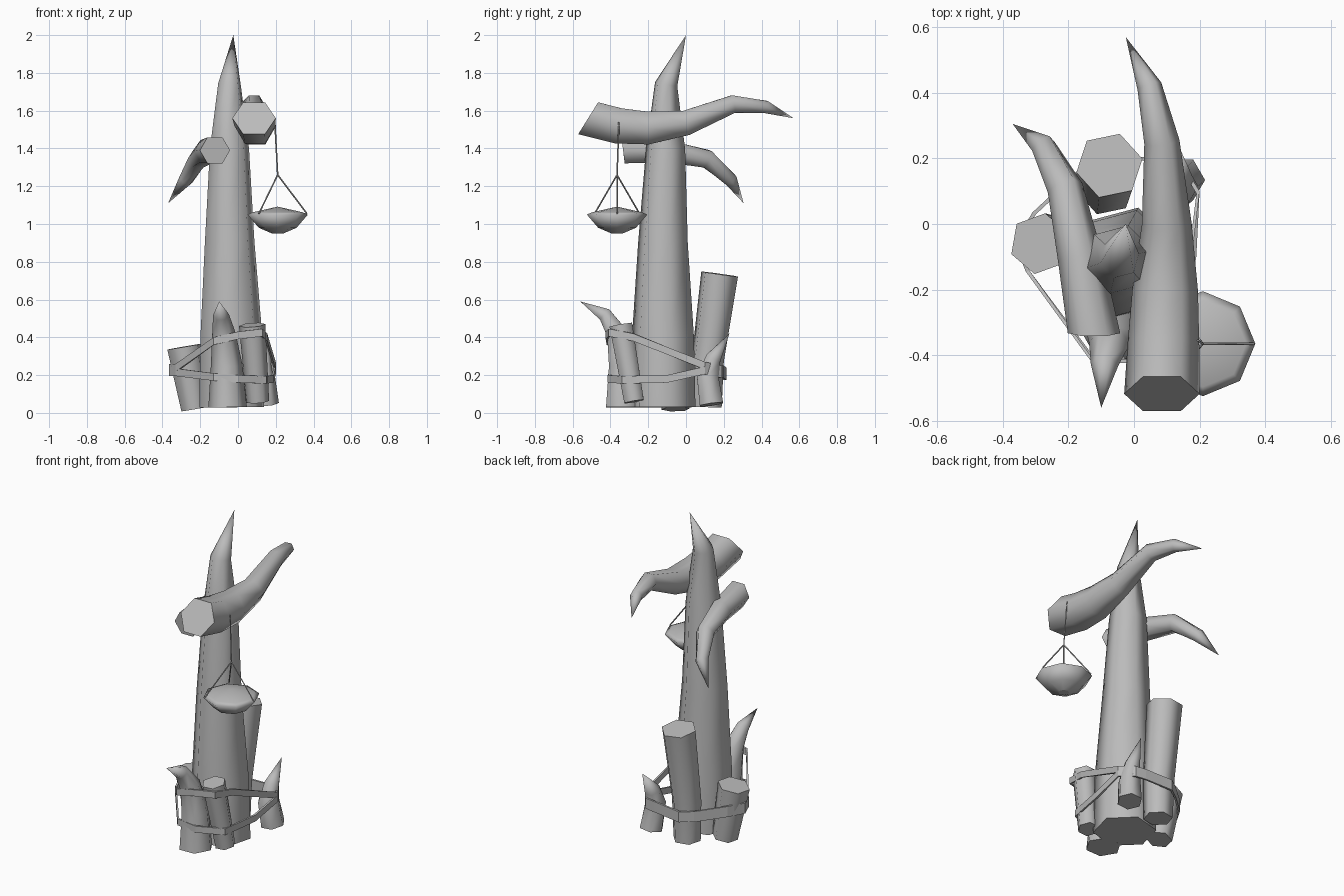
import bpy
import bmesh
import math
from mathutils import Vector

cube = bpy.data.objects.get("Cube")
if cube:
    bpy.data.objects.remove(cube, do_unlink=True)

grey = bpy.data.materials.new("plain_grey")
grey.use_nodes = True
colour = (0.5, 0.5, 0.5, 1)
grey.diffuse_color = colour
grey.node_tree.nodes["Principled BSDF"].inputs["Base Color"].default_value = colour


def finish(name, bm):
    bmesh.ops.recalc_face_normals(bm, faces=bm.faces)
    mesh = bpy.data.meshes.new(name)
    bm.to_mesh(mesh)
    bm.free()
    mesh.materials.append(grey)
    obj = bpy.data.objects.new(name, mesh)
    bpy.context.collection.objects.link(obj)
    return obj


def tube(name, stations, sides=6, turn=0, start_axis=None):
    """Smooth-sided tube through (x, y, z, radius); radius 0 makes a point."""
    bm = bmesh.new()
    pts = [Vector(s[:3]) for s in stations]
    rings = []
    for i, p in enumerate(pts):
        axis = (pts[min(i + 1, len(pts) - 1)] - pts[max(i - 1, 0)]).normalized()
        if i == 0 and start_axis:
            axis = Vector(start_axis).normalized()
        ref = Vector((1, 0, 0)) if abs(axis.x) < 0.9 else Vector((0, 0, 1))
        u = (ref - axis * ref.dot(axis)).normalized()
        v = axis.cross(u)
        r = stations[i][3]
        if r == 0:
            rings.append([bm.verts.new(p)] * sides)
            continue
        angles = [math.radians(turn) + math.tau * k / sides for k in range(sides)]
        rings.append([bm.verts.new(p + (u * math.cos(a) + v * math.sin(a)) * r)
                      for a in angles])
    for a, b in zip(rings, rings[1:]):
        for k in range(sides):
            n = (k + 1) % sides
            quad = list(dict.fromkeys([a[k], a[n], b[n], b[k]]))
            bm.faces.new(quad).smooth = True
    for ring in (rings[0], rings[-1]):
        if ring[0] is not ring[1]:
            bm.faces.new(ring)
    return finish(name, bm)


def strap(name, points, width=0.04, thick=0.012):
    """Closed flat band standing upright along a loop of points."""
    bm = bmesh.new()
    rows = []
    for p in points:
        p = Vector(p)
        out = Vector((p.x + 0.07, p.y + 0.1, 0)).normalized() * thick
        up = Vector((0, 0, width / 2))
        rows.append([bm.verts.new(q) for q in (p - up, p + up, p + up - out, p - up - out)])
    for a, b in zip(rows, rows[1:] + rows[:1]):
        for k in range(4):
            n = (k + 1) % 4
            bm.faces.new((a[k], a[n], b[n], b[k]))
    return finish(name, bm)


# Central pointed trunk
tube("trunk", [(-0.033, -0.122, 0.03, 0.178), (-0.035, -0.122, 0.4, 0.17),
               (-0.044, -0.122, 0.9, 0.136), (-0.045, -0.108, 1.4, 0.107),
               (-0.045, -0.105, 1.74, 0.062), (-0.025, 0, 2, 0)], turn=15)

# Curved horns laid across the trunk, with slanted front cuts
tube("upper_horn", [(0.085, -0.518, 1.56, 0.115), (0.09, -0.36, 1.52, 0.109),
                    (0.095, -0.2, 1.508, 0.1), (0.1, 0, 1.535, 0.076),
                    (0.085, 0.25, 1.635, 0.054), (0.047, 0.42, 1.62, 0.038),
                    (-0.025, 0.57, 1.56, 0)], start_axis=(0, 0.85, -0.53))
tube("lower_horn", [(-0.122, -0.333, 1.39, 0.08), (-0.165, -0.1, 1.385, 0.068),
                    (-0.21, 0.11, 1.345, 0.055), (-0.275, 0.235, 1.235, 0.04),
                    (-0.37, 0.305, 1.11, 0)], start_axis=(0, 1, 0.12))

# Stakes and claws packed around the foot
tube("front_claw", [(-0.055, -0.335, 0.03, 0.102), (-0.06, -0.335, 0.25, 0.084),
                    (-0.075, -0.365, 0.42, 0.062), (-0.09, -0.43, 0.52, 0.042),
                    (-0.1, -0.56, 0.59, 0)])
tube("front_stake", [(0.105, -0.275, 0.06, 0.06), (0.075, -0.345, 0.465, 0.07)])
tube("right_stake", [(-0.23, -0.055, 0.02, 0.075), (-0.287, -0.06, 0.35, 0.094)], turn=20)
tube("back_stake", [(-0.085, 0.11, 0.03, 0.083), (-0.085, 0.115, 0.28, 0.09),
                    (-0.075, 0.178, 0.735, 0.103)], turn=12)
tube("back_claw", [(0.145, 0.135, 0.045, 0.072), (0.13, 0.115, 0.19, 0.066),
                   (0.132, 0.145, 0.29, 0.047), (0.14, 0.23, 0.42, 0)])

# Two bands binding the bundle, meeting at the right stake and the back
back_run = [(0.2, 0.1, 0.25), (0.145, 0.19, 0.23), (0.08, 0.2, 0.23), (-0.1, 0.215, 0.22),
            (-0.17, 0.165, 0.22), (-0.31, 0.035, 0.24), (-0.365, -0.06, 0.24),
            (-0.33, -0.145, 0.24)]
strap("lower_band", [(-0.13, -0.41, 0.19), (0, -0.415, 0.18), (0.15, -0.34, 0.175),
                     (0.19, -0.1, 0.18)] + [(x, y, z - 0.025) for x, y, z in back_run])
strap("upper_band", [(-0.13, -0.42, 0.38), (0, -0.425, 0.41), (0.13, -0.41, 0.425),
                     (0.155, -0.28, 0.4)] + back_run)

# Hanging scale pan: cord, three hangers and heaped bowl
knot = (0.21, -0.365, 1.26)
tube("hanging_cord", [(0.195, -0.355, 1.54, 0.004), (*knot, 0.004)], sides=4)
for i, degrees in enumerate((0, 130, 230)):
    a = math.radians(degrees)
    end = (0.21 + 0.155 * math.cos(a), -0.365 + 0.155 * math.sin(a), 1.055)
    tube(f"pan_hanger_{i + 1}", [(*knot, 0.004), (*end, 0.004)], sides=4)
tube("scale_pan", [(0.21, -0.365, 0.95, 0.03), (0.21, -0.365, 0.98, 0.1),
                   (0.21, -0.365, 1.05, 0.16), (0.21, -0.365, 1.062, 0.132),
                   (0.21, -0.365, 1.092, 0)], sides=8)
